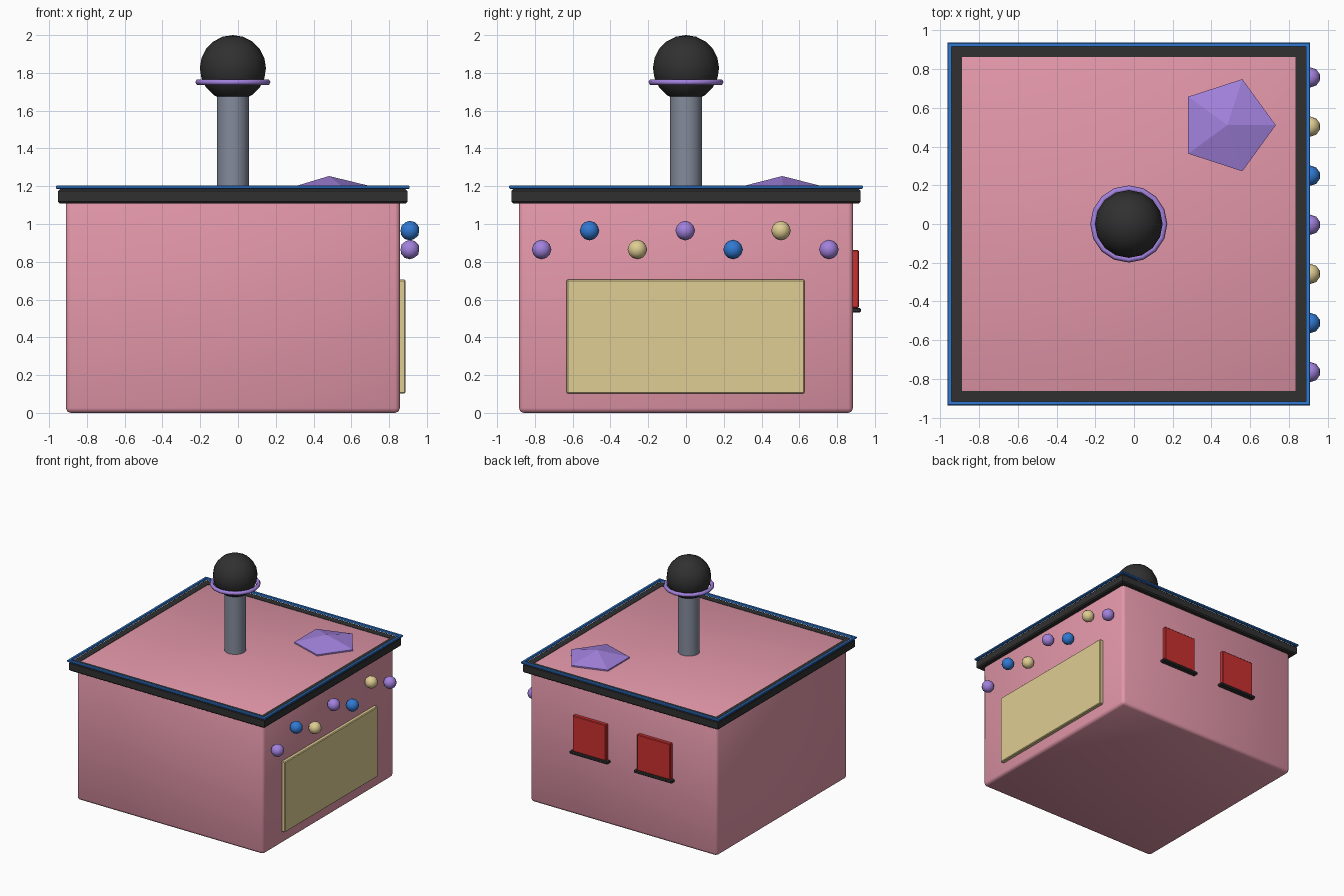
import bpy, bmesh, math
from mathutils import Matrix, Vector

if "Cube" in bpy.data.objects:
    bpy.data.objects.remove(bpy.data.objects["Cube"])

CX = -0.027      # centre of the building
HALF = 0.884     # half width of the body

def mat(name, rgb):
    m = bpy.data.materials.new(name)
    m.diffuse_color = (*rgb, 1)
    m.use_nodes = True
    m.node_tree.nodes["Principled BSDF"].inputs["Base Color"].default_value = m.diffuse_color
    return m

PINK = mat("pink", (0.77, 0.31, 0.40))
BLACK = mat("charcoal", (0.03, 0.03, 0.03))
BLUE = mat("blue", (0.03, 0.19, 0.64))
PURPLE = mat("purple", (0.36, 0.22, 0.72))
GOLD = mat("pale gold", (0.74, 0.61, 0.29))
RED = mat("red", (0.60, 0.03, 0.03))
GREY = mat("steel grey", (0.23, 0.26, 0.33))

def finish(bm, name, m, smooth=None):
    me = bpy.data.meshes.new(name)
    bmesh.ops.recalc_face_normals(bm, faces=bm.faces)
    bm.to_mesh(me)
    bm.free()
    ob = bpy.data.objects.new(name, me)
    bpy.context.collection.objects.link(ob)
    me.materials.append(m)
    if smooth is not None:
        bpy.ops.object.select_all(action='DESELECT')
        ob.select_set(True)
        bpy.context.view_layer.objects.active = ob
        bpy.ops.object.shade_smooth_by_angle(angle=math.radians(smooth))
    return ob

def box(name, lo, hi, m, bevel=0, seg=1, smooth=None):
    bm = bmesh.new()
    lo, hi = Vector(lo), Vector(hi)
    bmesh.ops.create_cube(bm, size=1, matrix=Matrix.Translation((lo + hi) / 2)
                          @ Matrix.Diagonal((*(hi - lo), 1)))
    if bevel:
        bmesh.ops.bevel(bm, geom=bm.edges[:], offset=bevel, segments=seg,
                        profile=0.5, affect='EDGES')
    return finish(bm, name, m, smooth)

def square_frame(name, outer, inner, z0, z1, c, m):
    """Square ring with chamfered outer edges, swept from a small profile."""
    bm = bmesh.new()
    prof = [(inner, z0), (outer - c, z0), (outer, z0 + c),
            (outer, z1 - c), (outer - c, z1), (inner, z1)]
    rings = [[bm.verts.new((CX + sx * r, sy * r, z)) for r, z in prof]
             for sx, sy in ((-1, -1), (1, -1), (1, 1), (-1, 1))]
    n = len(prof)
    for i in range(4):
        a, b = rings[i], rings[(i + 1) % 4]
        for j in range(n):
            k = (j + 1) % n
            bm.faces.new((a[j], b[j], b[k], a[k]))
    return finish(bm, name, m)

def lathe(name, prof, sides, loc, m, smooth=None, closed=False):
    """Spin a (radius, z) profile round a vertical axis."""
    bm = bmesh.new()
    vs = [bm.verts.new((r, 0, z)) for r, z in prof]
    es = [bm.edges.new(p) for p in zip(vs, vs[1:])]
    if closed:
        es.append(bm.edges.new((vs[-1], vs[0])))
    bmesh.ops.spin(bm, geom=vs + es, axis=(0, 0, 1), cent=(0, 0, 0),
                   angle=2 * math.pi, steps=sides)
    bmesh.ops.remove_doubles(bm, verts=bm.verts, dist=1e-5)
    bmesh.ops.translate(bm, vec=loc, verts=bm.verts)
    return finish(bm, name, m, smooth)

# Body with softly rounded edges
box("body", (CX - HALF, -HALF, 0), (CX + HALF, HALF, 1.182), PINK, 0.025, 2, 180)

# Roof cornice and the thin trim floating just above it
square_frame("cornice", 0.925, 0.861, 1.108, 1.184, 0.01, BLACK)
square_frame("roof_trim", 0.936, 0.915, 1.186, 1.204, 0.004, BLUE)

# Rooftop pole, ball and ring
lathe("pole", [(0, 1.175), (0.085, 1.175), (0.085, 1.72), (0, 1.72)], 16,
      (CX, 0, 0), GREY, 40)
bm = bmesh.new()
bmesh.ops.create_uvsphere(bm, u_segments=16, v_segments=10, radius=0.175,
                          matrix=Matrix.Translation((CX, 0, 1.825)))
finish(bm, "pole_ball", BLACK, 60)
lathe("ball_ring", [(0.183 + 0.016 * math.cos(a * math.pi / 3),
                     0.016 * math.sin(a * math.pi / 3)) for a in range(6)],
      16, (CX, 0, 1.751), PURPLE, 70, closed=True)

# Five-sided low cap on the roof
lathe("roof_cap", [(0, 1.175), (0.25, 1.175), (0.25, 1.193), (0, 1.254)], 5,
      (0.482, 0.51, 0), PURPLE)

# Row of coloured bulbs on the right wall
for i, m in enumerate((PURPLE, BLUE, GOLD, PURPLE, BLUE, GOLD, PURPLE)):
    bm = bmesh.new()
    pos = (0.91, -0.004 + (i - 3) * 0.2535, 0.965 if i % 2 else 0.865)
    bmesh.ops.create_icosphere(bm, subdivisions=2, radius=0.052,
                               matrix=Matrix.Translation(pos))
    finish(bm, f"bulb_{i + 1}", m, 60)

# Wide door panel on the right wall
box("door_panel", (0.84, -0.632, 0.103), (0.887, 0.627, 0.705), GOLD, 0.006)

# Two windows with sills on the back wall
for side, s in (("left", 1), ("right", -1)):
    x = CX + s * 0.305
    box(side + "_window", (x - 0.157, 0.87, 0.555), (x + 0.157, 0.915, 0.862),
        RED, 0.005)
    box(side + "_sill", (x - 0.18, 0.87, 0.531), (x + 0.18, 0.926, 0.556),
        BLACK, 0.006)
